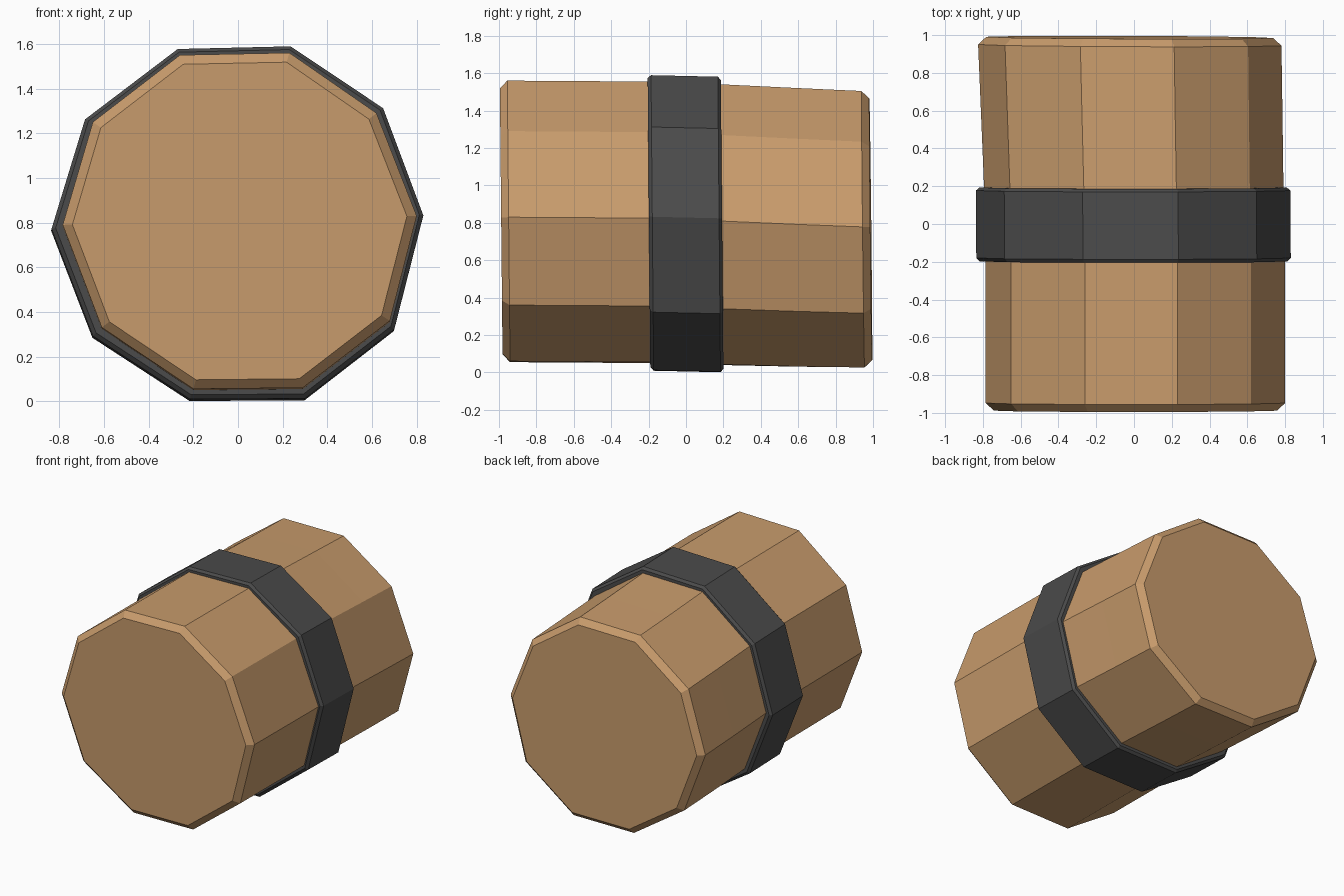
import bpy, bmesh, math

CX, CZ = 0.005, 0.80   # axis of the keg

# Slightly irregular ten-sided outlines (x, z)
BODY = [(-0.26, 1.55), (0.23, 1.56), (0.62, 1.29), (0.80, 0.83), (0.68, 0.36),
        (0.29, 0.06), (-0.20, 0.055), (-0.61, 0.33), (-0.785, 0.79), (-0.65, 1.25)]
BAND = [(-0.27, 1.575), (0.235, 1.587), (0.65, 1.31), (0.83, 0.83), (0.70, 0.32),
        (0.30, 0.01), (-0.215, 0.007), (-0.65, 0.29), (-0.835, 0.77), (-0.685, 1.26)]


def material(name, color):
    m = bpy.data.materials.new(name)
    m.diffuse_color = (*color, 1)
    return m


def loft(name, outline, sections, mat, closed=False):
    """Sections: y, scale x, scale z, shift x, shift z, roll, lean in z, lean in x."""
    bm = bmesh.new()
    rings = []
    for y, sx, sz, dx, dz, roll, lz, lx in sections:
        c, s = math.cos(roll), math.sin(roll)
        ring = []
        for x, z in outline:
            u, v = (x - CX) * sx, (z - CZ) * sz
            ring.append(bm.verts.new((CX + u * c - v * s + dx, y + lz * v + lx * u,
                                      CZ + u * s + v * c + dz)))
        rings.append(ring)
    n = len(outline)
    pairs = list(zip(rings, rings[1:]))
    if closed:
        pairs.append((rings[-1], rings[0]))
    else:
        bm.faces.new(rings[0])
        bm.faces.new(rings[-1])
    for a, b in pairs:
        for i in range(n):
            j = (i + 1) % n
            bm.faces.new((a[i], a[j], b[j], b[i]))
    bmesh.ops.recalc_face_normals(bm, faces=bm.faces)
    me = bpy.data.meshes.new(name)
    bm.to_mesh(me)
    bm.free()
    me.materials.append(mat)
    ob = bpy.data.objects.new(name, me)
    bpy.context.collection.objects.link(ob)
    return ob


wood = material("wood", (0.58, 0.33, 0.15))
iron = material("iron", (0.07, 0.07, 0.07))

# Wooden body, chamfered at both ends and drooping a little to the back
loft("keg_body", BODY, [
    (-0.988, 0.945, 0.945, 0, 0, 0, -0.010, 0),
    (-0.948, 1, 1, 0, 0, 0, -0.010, 0),
    (-0.20, 1, 1, 0, -0.005, 0, 0, 0),
    (0.20, 1, 0.998, -0.009, -0.018, -0.004, 0, 0),
    (0.60, 1.007, 0.992, -0.02, -0.032, -0.008, 0, 0),
    (0.947, 1.013, 0.985, -0.03, -0.041, -0.013, -0.011, -0.004),
    (0.988, 0.958, 0.932, -0.03, -0.041, -0.013, -0.011, -0.004)], wood)

# Metal band with chamfered rims; its inner side is hidden in the body
loft("metal_band", BAND, [
    (-0.198, 0.90, 0.90, 0, 0.005, 0, -0.009, 0),
    (-0.198, 0.978, 0.978, 0, 0.005, 0, -0.009, 0),
    (-0.180, 1, 1, 0, 0.002, 0, -0.009, 0),
    (0.177, 1, 1, -0.002, -0.006, 0, -0.009, 0),
    (0.193, 0.978, 0.978, -0.002, -0.006, 0, -0.009, 0),
    (0.193, 0.90, 0.90, -0.002, -0.006, 0, -0.009, 0)], iron, closed=True)
